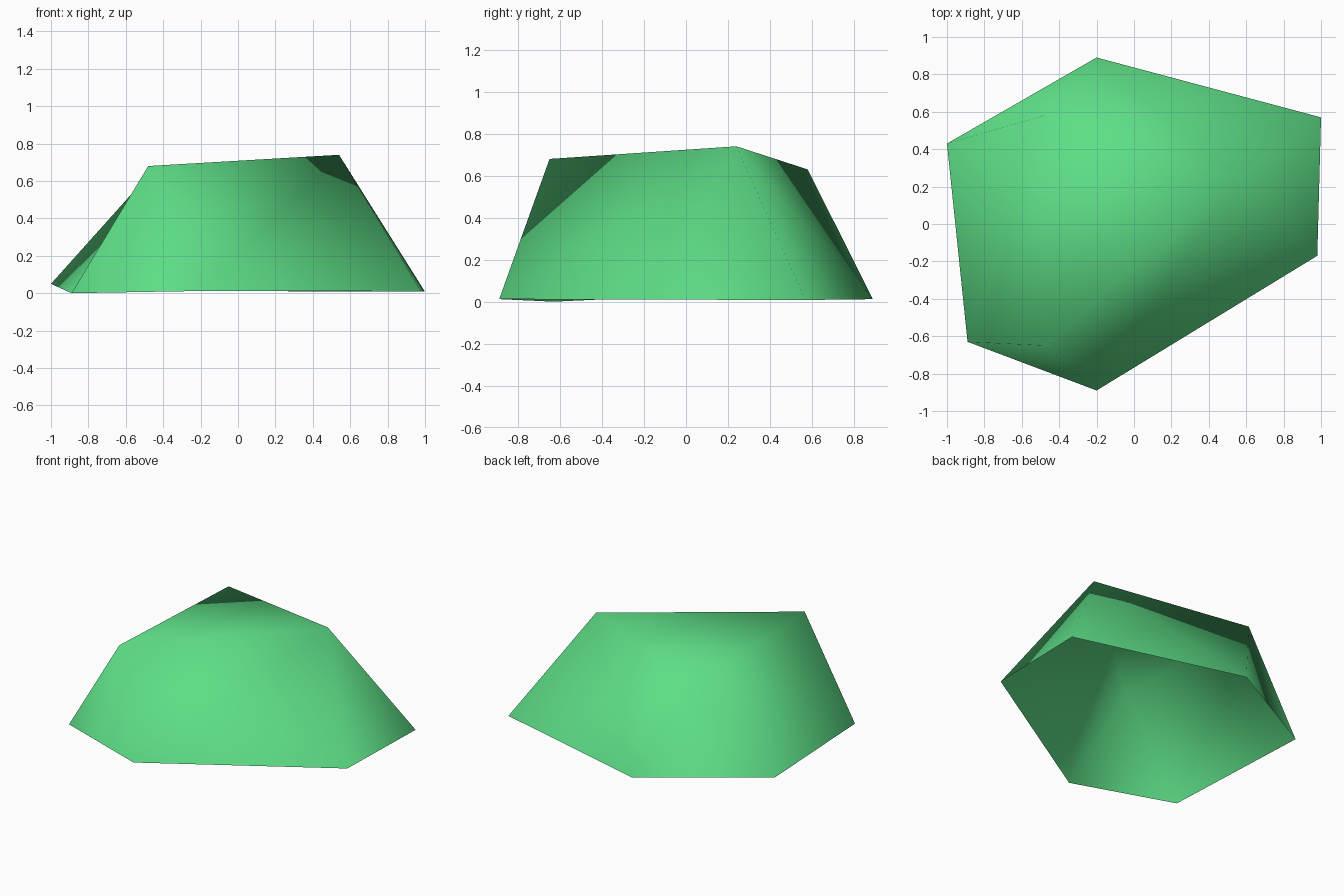
import bpy
import bmesh

cube = bpy.data.objects.get("Cube")
if cube:
    bpy.data.objects.remove(cube, do_unlink=True)

# Single flat colour
green = bpy.data.materials.new("leaf_green")
green.use_nodes = True
colour = (0.11, 0.73, 0.24, 1.0)
green.diffuse_color = colour
shader = green.node_tree.nodes["Principled BSDF"]
shader.inputs["Base Color"].default_value = colour
shader.inputs["Roughness"].default_value = 0.9

# Open rim (six corners) and crown (three corners), counter-clockwise from above;
# each crown corner stands over its own pair of rim corners
rim_points = [(-0.89, -0.63, 0.0), (-0.2, -0.89, 0.012),
              (0.98, -0.17, 0.01), (1.0, 0.57, 0.008),
              (-0.2, 0.89, 0.012), (-1.0, 0.43, 0.05)]
crown_points = [(-0.48, -0.65, 0.68), (0.54, 0.24, 0.74), (-0.48, 0.58, 0.63)]

bm = bmesh.new()
rim = [bm.verts.new(p) for p in rim_points]
crown = [bm.verts.new(p) for p in crown_points]

# Top cap
bm.faces.new(crown)

# Corner facets, and the bent side panels between them
fold_to_next = [True, False, False]
for i, fold in enumerate(fold_to_next):
    top, top_next = crown[i], crown[(i + 1) % len(crown)]
    start, end = rim[2 * i], rim[2 * i + 1]
    following = rim[(2 * i + 2) % len(rim)]
    bm.faces.new((start, end, top))
    if fold:
        bm.faces.new((end, top_next, top))
        bm.faces.new((end, following, top_next))
    elif i == 1:
        bm.faces.new((end, following, top))
        bm.faces.new((following, top_next, top))
    else:
        bm.faces.new((end, following, top))
        bm.faces.new((following, top_next, top))

# The last panel folds from its first crown corner to the first rim corner
for face in bm.faces:
    face.smooth = True

mesh = bpy.data.meshes.new("faceted_mound")
bm.to_mesh(mesh)
bm.free()
mesh.materials.append(green)
mound = bpy.data.objects.new("faceted_mound", mesh)
bpy.context.collection.objects.link(mound)
